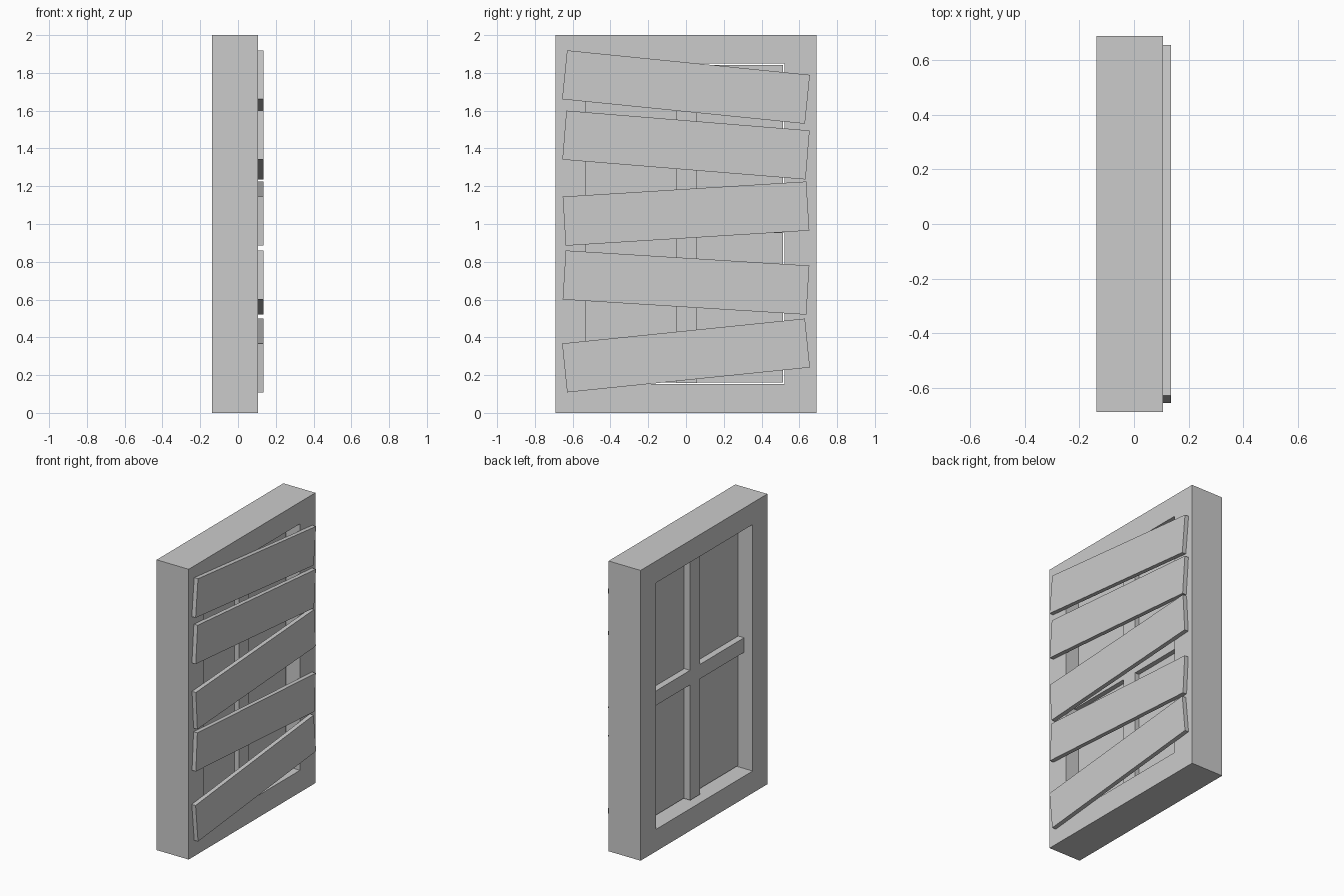
import bpy, bmesh, math
from mathutils import Matrix, Vector

if "Cube" in bpy.data.objects:
    bpy.data.objects.remove(bpy.data.objects["Cube"])


def finish(bm, name):
    bmesh.ops.recalc_face_normals(bm, faces=bm.faces)
    mesh = bpy.data.meshes.new(name)
    bm.to_mesh(mesh)
    bm.free()
    obj = bpy.data.objects.new(name, mesh)
    bpy.context.collection.objects.link(obj)
    return obj


def box(name, x, y, z):
    """Box from (min, max) ranges, origin at its centre."""
    bm = bmesh.new()
    size = [r[1] - r[0] for r in (x, y, z)]
    bmesh.ops.create_cube(bm, size=1, matrix=Matrix.Diagonal((*size, 1)))
    obj = finish(bm, name)
    obj.location = Vector([(r[0] + r[1]) / 2 for r in (x, y, z)])
    return obj


def ring(name, x, outer, inner):
    """Rectangular frame; outer and inner are (y0, y1, z0, z1)."""
    bm = bmesh.new()
    loops = []
    for xx in x:
        for y0, y1, z0, z1 in (outer, inner):
            loops.append([bm.verts.new((xx, y, z)) for y, z in
                          ((y0, z0), (y1, z0), (y1, z1), (y0, z1))])
    bo, bi, fo, fi = loops
    for a, b in ((bo, bi), (bi, fi), (fi, fo), (fo, bo)):
        for i in range(4):
            j = (i + 1) % 4
            bm.faces.new((a[i], a[j], b[j], b[i]))
    return finish(bm, name)


# Window frame with opening
BACK, FRONT = -0.137, 0.107
ring("window_frame", (BACK, FRONT), (-0.69, 0.69, 0, 2), (-0.53, 0.522, 0.152, 1.85))

# Pane, leaving a thin gap at the top, bottom and one side
box("pane", (-0.027, 0.008), (-0.53, 0.513), (0.161, 1.842))

# Crossing glazing bars
box("vertical_bar", (-0.073, 0.042), (-0.05, 0.058), (0.158, 1.845))
box("horizontal_bar", (-0.072, 0.041), (-0.53, 0.515), (0.953, 1.053))

# Crooked boards nailed across the front: centre height, rise over the length
for i, (z, rise) in enumerate(((1.725, -0.13), (1.418, -0.105), (1.055, 0.08),
                               (0.69, -0.08), (0.304, 0.132))):
    board = box(f"board_{i + 1}", (FRONT, 0.136), (-0.646, 0.646), (z - 0.13, z + 0.13))
    board.rotation_euler.x = math.atan2(rise, 1.287)
